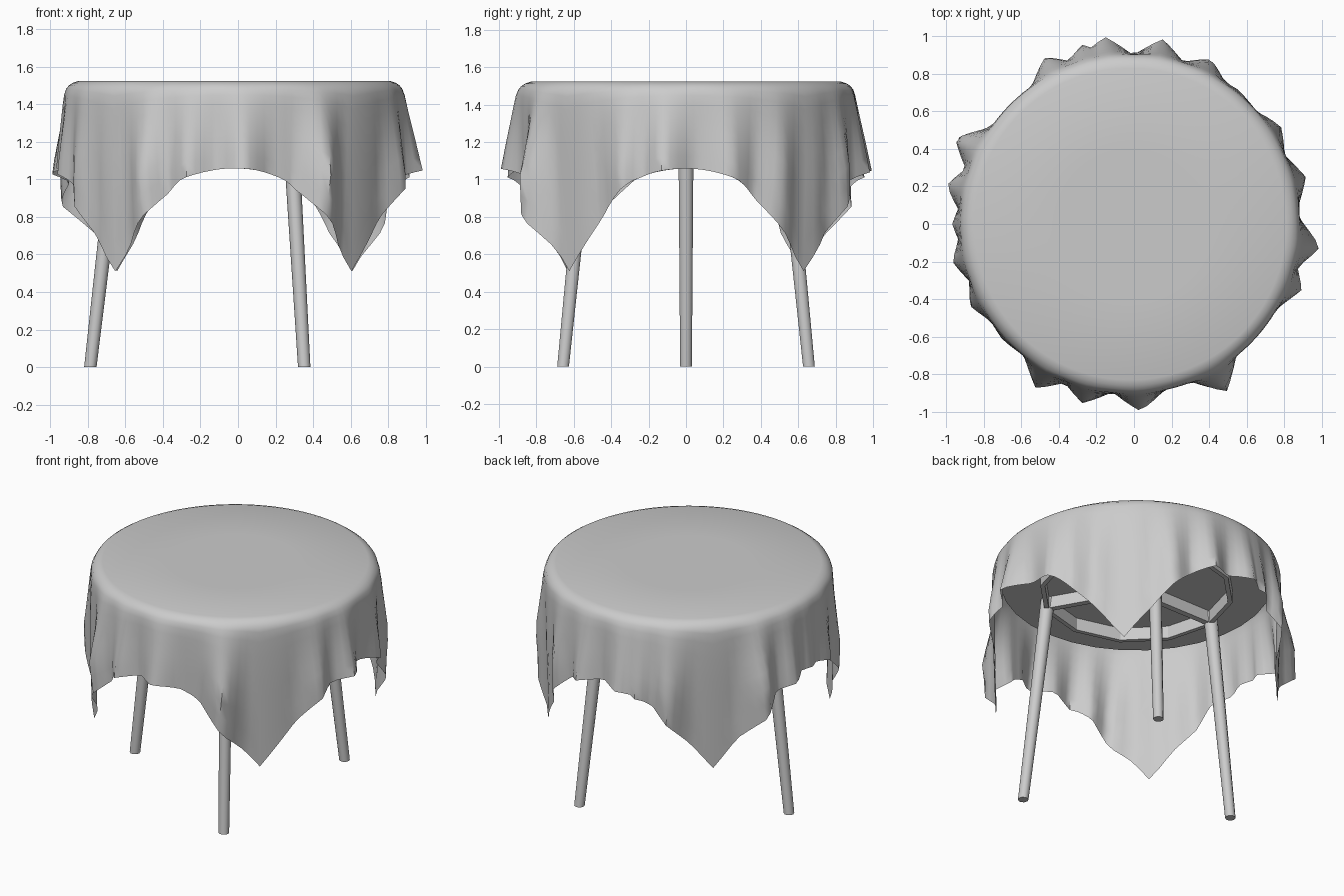
import bpy
import bmesh
from math import sin, cos, pi, radians, exp
from mathutils import Matrix

cube = bpy.data.objects.get("Cube")
if cube:
    bpy.data.objects.remove(cube, do_unlink=True)

grey = bpy.data.materials.new("plain grey")
grey.use_nodes = True
GREY = (0.6, 0.6, 0.6, 1.0)
grey.diffuse_color = GREY
grey.node_tree.nodes["Principled BSDF"].inputs["Base Color"].default_value = GREY

CX = -0.02          # centre of the table
TOP = 1.523         # height of the cloth
RIM = 0.86          # radius where the cloth starts to fall
HALF = 1.31         # half the side of the square cloth


def finish(bm, name, smooth_angle=None):
    bmesh.ops.recalc_face_normals(bm, faces=bm.faces)
    mesh = bpy.data.meshes.new(name)
    bm.to_mesh(mesh)
    bm.free()
    obj = bpy.data.objects.new(name, mesh)
    bpy.context.collection.objects.link(obj)
    mesh.materials.append(grey)
    if smooth_angle:
        bpy.ops.object.select_all(action='DESELECT')
        obj.select_set(True)
        bpy.context.view_layer.objects.active = obj
        bpy.ops.object.shade_smooth_by_angle(angle=radians(smooth_angle))


def loft(bm, rings, closed=False):
    """Join rings of points with quads."""
    loops = [[bm.verts.new(p) for p in ring] for ring in rings]
    pairs = list(zip(loops, loops[1:]))
    if closed:
        pairs.append((loops[-1], loops[0]))
    for a, b in pairs:
        n = len(a)
        for i in range(n):
            j = (i + 1) % n
            bm.faces.new((a[i], a[j], b[j], b[i]))
    return loops


def circle(r, z, n, x=0.0, y=0.0):
    return [(x + r * cos(2 * pi * i / n), y + r * sin(2 * pi * i / n), z)
            for i in range(n)]


# Tablecloth: a square sheet falling over a round top, with radial folds
FOLDS = [(-7, 1.02), (-21, .98), (-60, 1.03), (-87, 1.0), (-105, .99),
         (-120, 1.01), (-138, .92), (-153, .96), (-168, .97), (-180, .95),
         (168, 1.0), (154, 1.04), (117, 1.0), (105, .99), (98, 1.01),
         (80, 1.0), (64, .98), (51, .92), (33, .96), (15, .97)]


def fold(deg):
    best = 0.0
    for peak, radius in FOLDS:
        off = abs((deg - peak + 180) % 360 - 180)
        best = max(best, (radius - 0.9) * (1 - off / 9))
    return best


def cloth_point(deg, t):
    a = radians(deg)
    reach = HALF / max(abs(cos(a)), abs(sin(a)))
    fall = (reach - RIM) * t
    # the hanging corners spread flat, the folds take up the slack
    off = deg % 90 - 45
    deg += 0.75 * fall * off * max(0, 1 - abs(off) / 27)
    a = radians(deg)
    r = RIM + 0.043 * (1 - exp(-fall / 0.022))
    r += fold(deg) * min(fall / 0.46, 1.0) ** 1.15
    r -= 0.03 * max(fall - 0.3, 0)
    return (CX + r * cos(a), r * sin(a), TOP - 0.01 - fall * 1.01)


bm = bmesh.new()
N = 144
steps = [0, .03, .07, .14, .25, .4, .55, .7, .85, 1]
rings = [circle(.4, TOP, N, CX), circle(.83, TOP, N, CX)]
rings += [[cloth_point(360 * i / N, t) for i in range(N)] for t in steps]
loops = loft(bm, rings)
bm.faces.new(loops[0])
finish(bm, "tablecloth", 60)

# Round tabletop
bm = bmesh.new()
bmesh.ops.create_cone(bm, cap_ends=True, segments=32, radius1=.85, radius2=.85,
                      depth=.09, matrix=Matrix.Translation((CX, 0, 1.46)))
finish(bm, "tabletop", 30)

# Faceted support ring under the top
bm = bmesh.new()
loft(bm, [circle(.61, 1.33, 12, CX), circle(.61, 1.415, 12, CX),
          circle(.58, 1.415, 12, CX), circle(.58, 1.33, 12, CX)], closed=True)
finish(bm, "support_ring")

# Three splayed legs, each with a bar running to the centre
for name, deg in (("right", 180), ("back_left", 60), ("front_left", -60)):
    a = radians(deg)
    bm = bmesh.new()
    ends = [circle(rad, z, 10, CX - .007 + d * cos(a), d * sin(a))
            for rad, z, d in ((.033, 0, .759), (.044, 1.41, .595))]
    loops = loft(bm, ends)
    for loop in loops:
        bm.faces.new(loop)
    finish(bm, name + "_leg", 40)

    bm = bmesh.new()
    bmesh.ops.create_cube(bm, size=1.0, matrix=Matrix.Translation((CX, 0, 1.375))
                          @ Matrix.Rotation(a, 4, 'Z')
                          @ Matrix.Translation((.29, 0, 0))
                          @ Matrix.Diagonal((.58, .04, .08, 1)))
    finish(bm, name + "_bar")
